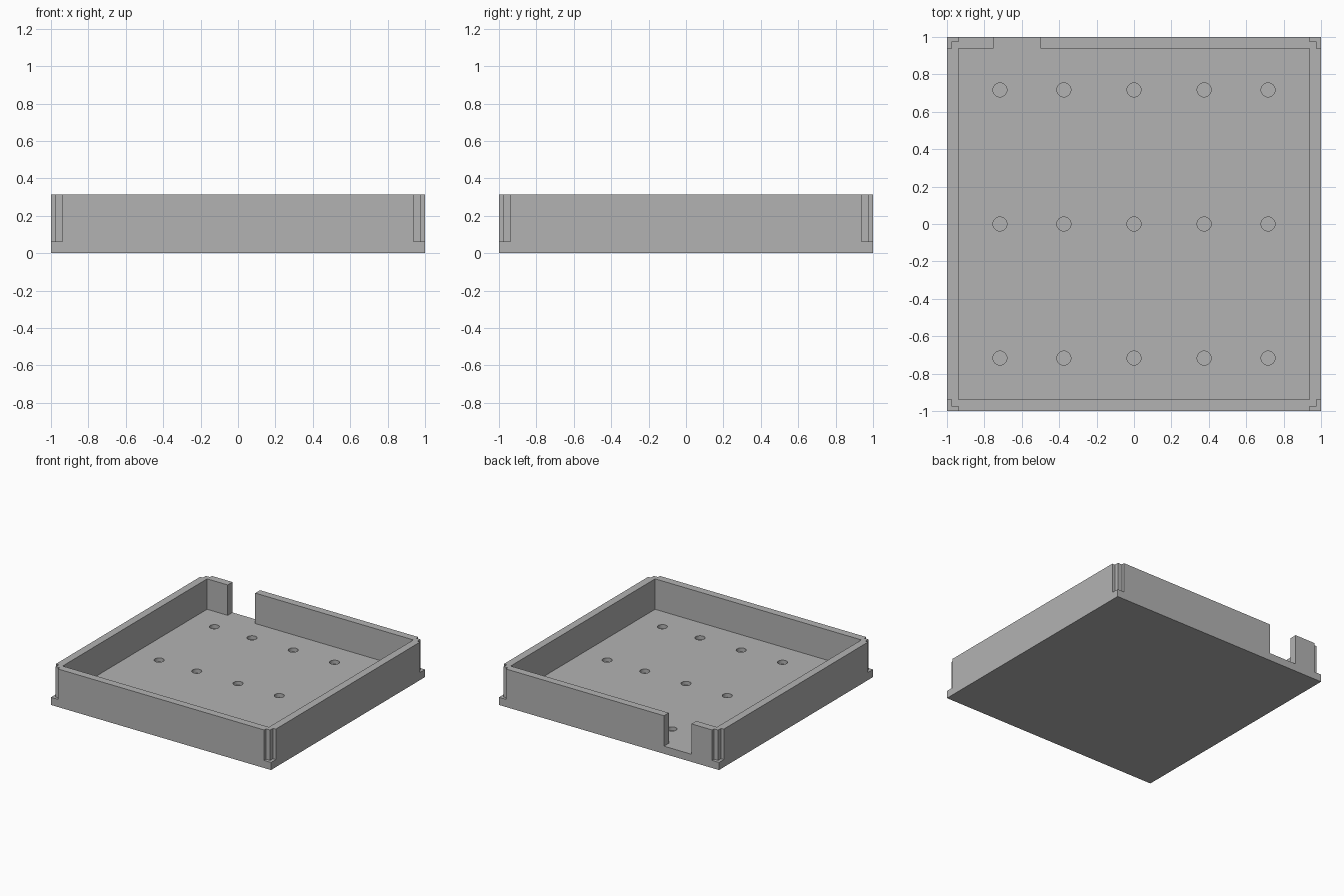
import bpy
import bmesh
from math import cos, sin, tau

if "Cube" in bpy.data.objects:
    bpy.data.objects.remove(bpy.data.objects["Cube"], do_unlink=True)

HALF, HEIGHT = 1.0, 0.3125      # outer half width and overall height
WALL = FLOOR = 0.0625           # wall and floor thickness
INNER = HALF - WALL
STEP = HALF - 0.025             # face of the recessed corner posts
OVER = 0.1                      # how far cutters reach past the body
HOLE_RADIUS, HOLE_DEPTH = 0.0375, 0.031

grey = bpy.data.materials.new("plain grey")
grey.use_nodes = True
colour = (0.45, 0.45, 0.45, 1)
grey.diffuse_color = colour
grey.node_tree.nodes["Principled BSDF"].inputs["Base Color"].default_value = colour


def prism(name, outline, low, high):
    """Extrude a flat outline from one height to another."""
    bm = bmesh.new()
    face = bm.faces.new([bm.verts.new((x, y, low)) for x, y in outline])
    grown = bmesh.ops.extrude_face_region(bm, geom=[face], use_keep_orig=True)
    top = [v for v in grown["geom"] if isinstance(v, bmesh.types.BMVert)]
    bmesh.ops.translate(bm, verts=top, vec=(0, 0, high - low))
    bmesh.ops.recalc_face_normals(bm, faces=bm.faces)
    mesh = bpy.data.meshes.new(name)
    bm.to_mesh(mesh)
    bm.free()
    mesh.materials.append(grey)
    obj = bpy.data.objects.new(name, mesh)
    bpy.context.collection.objects.link(obj)
    return obj


def carve(body, cutter):
    """Subtract a cutter from the body and discard the cutter."""
    cutter.hide_render = True
    cut = body.modifiers.new("cut", 'BOOLEAN')
    cut.operation, cut.solver, cut.object = 'DIFFERENCE', 'EXACT', cutter
    bpy.context.view_layer.objects.active = body
    bpy.ops.object.modifier_apply(modifier=cut.name)
    bpy.data.objects.remove(cutter, do_unlink=True)


# Solid block for the tray
tray = prism("tray", [(-HALF, -HALF), (HALF, -HALF), (HALF, HALF), (-HALF, HALF)], 0, HEIGHT)

# Interior together with the opening through the back wall
gap_left, gap_right, back = -0.5, -0.75, HALF + OVER
carve(tray, prism("cavity_cutter", [
    (-INNER, -INNER), (INNER, -INNER), (INNER, INNER), (gap_left, INNER),
    (gap_left, back), (gap_right, back), (gap_right, INNER), (-INNER, INNER),
], FLOOR, HEIGHT + OVER))

# Stepped recess outside each corner
out = HALF + OVER
recess = [(INNER, out), (INNER, STEP), (STEP, STEP), (STEP, INNER), (out, INNER), (out, out)]
for sx in (-1, 1):
    for sy in (-1, 1):
        outline = [(sx * x, sy * y) for x, y in recess]
        carve(tray, prism("corner_cutter", outline, FLOOR, HEIGHT + OVER))

# Shallow round holes in the floor
for cx in (-0.717, -0.375, 0, 0.375, 0.717):
    for cy in (-0.717, 0, 0.717):
        ring = [(cx + HOLE_RADIUS * cos(tau * i / 32), cy + HOLE_RADIUS * sin(tau * i / 32))
                for i in range(32)]
        carve(tray, prism("hole_cutter", ring, FLOOR - HOLE_DEPTH, FLOOR + OVER))

# Smooth the round hole walls and keep every other edge sharp
bpy.ops.object.select_all(action='DESELECT')
tray.select_set(True)
bpy.context.view_layer.objects.active = tray
bpy.ops.object.shade_smooth_by_angle()
